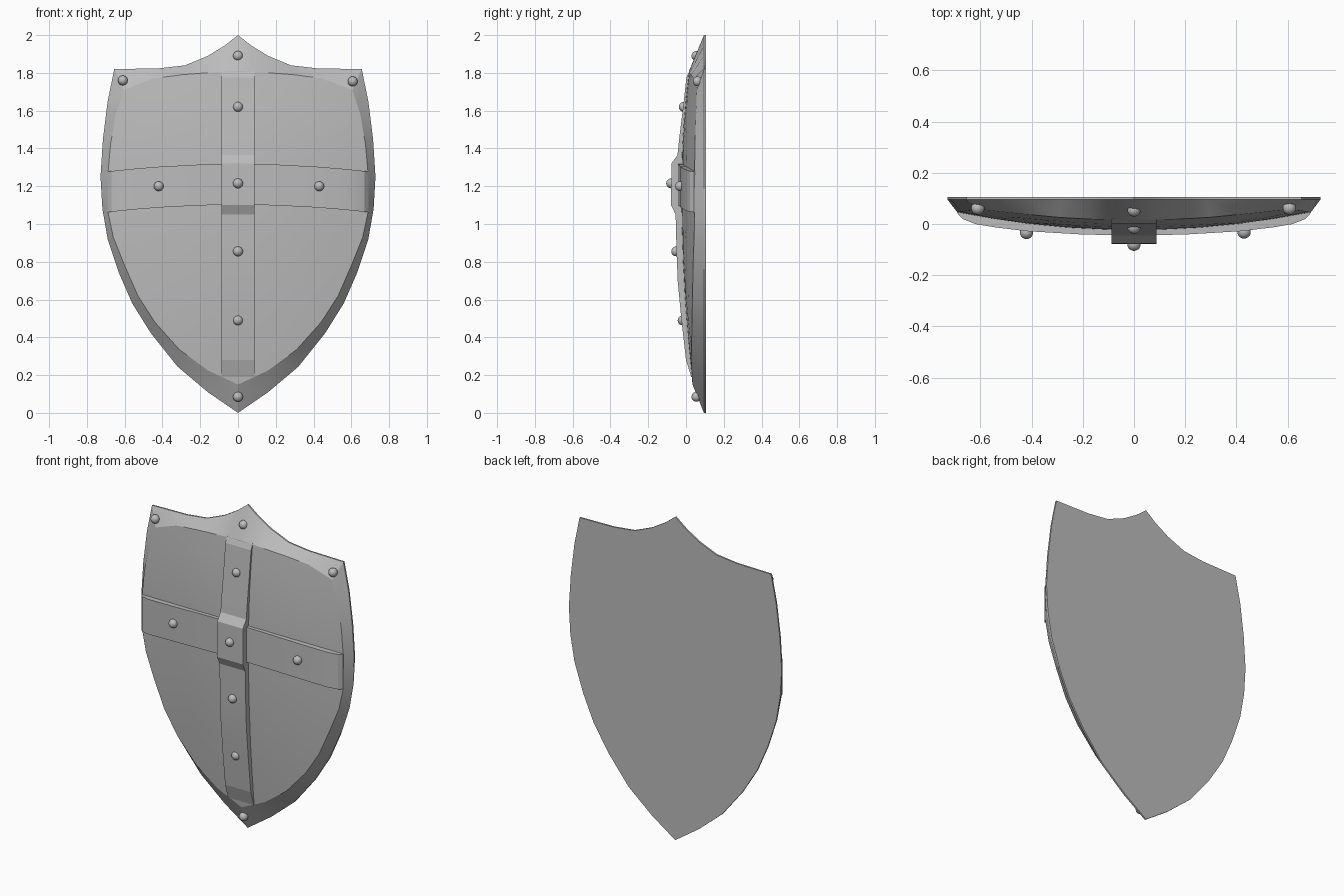
import bpy, bmesh, math

if "Cube" in bpy.data.objects:
    bpy.data.objects.remove(bpy.data.objects["Cube"])

metal = bpy.data.materials.new("plain grey")
metal.diffuse_color = (0.5, 0.5, 0.5, 1)
metal.use_nodes = True
metal.node_tree.nodes["Principled BSDF"].inputs["Base Color"].default_value = metal.diffuse_color


def make(name, verts, faces, angle=30):
    bm = bmesh.new()
    vs = [bm.verts.new(v) for v in verts]
    for f in faces:
        bm.faces.new([vs[i] for i in f])
    bmesh.ops.recalc_face_normals(bm, faces=bm.faces)
    me = bpy.data.meshes.new(name)
    bm.to_mesh(me)
    bm.free()
    me.materials.append(metal)
    ob = bpy.data.objects.new(name, me)
    bpy.context.collection.objects.link(ob)
    bpy.ops.object.select_all(action='DESELECT')
    ob.select_set(True)
    bpy.context.view_layer.objects.active = ob
    bpy.ops.object.shade_smooth_by_angle(angle=math.radians(angle))
    return ob


def dome(x, z):
    # gently curved front of the shield
    k = 0.11 if z > 1.2 else 0.054
    return -0.025 + 0.147 * x * x + k * (z - 1.2) ** 2


def mirrored(half):
    return half + [(-x, z) for x, z in reversed(half[1:-1])]


def bridge(a, b, n):
    return [(a + i, a + (i + 1) % n, b + (i + 1) % n, b + i) for i in range(n)]


# Right half outlines, from the top peak round to the bottom tip
outer = mirrored([(0, 2.0), (.07, 1.945), (.16, 1.89), (.28, 1.84), (.42, 1.824),
                  (.655, 1.82), (.69, 1.65), (.715, 1.45), (.728, 1.25), (.718, 1.08),
                  (.69, .92), (.63, .74), (.56, .58), (.46, .42), (.32, .245),
                  (.16, .11), (0, 0)])
inner = mirrored([(0, 1.81), (.08, 1.807), (.17, 1.80), (.3, 1.79), (.45, 1.77),
                  (.605, 1.71), (.648, 1.58), (.675, 1.42), (.69, 1.25), (.69, 1.07),
                  (.66, .93), (.60, .78), (.53, .62), (.44, .48), (.31, .335),
                  (.16, .225), (0, .15)])
n = len(outer)

# Sloping rim with the flat back
verts = [(x, .105, z) for x, z in outer] + [(x, .095, z) for x, z in outer]
verts += [(x, dome(x, z), z) for x, z in inner]
make("rim_and_back", verts, [tuple(range(n))] + bridge(0, n, n) + bridge(n, 2 * n, n), 25)

# Domed field inside the rim
verts, faces = [], []
rings = 5
for r in range(rings):
    s = 1 - r / rings
    for x, z in inner:
        px, pz = x * s, 1.15 + (z - 1.15) * s
        verts.append((px, dome(px, pz), pz))
    if r:
        faces += bridge((r - 1) * n, r * n, n)
verts.append((0, dome(0, 1.15), 1.15))
last = (rings - 1) * n
faces += [(last + i, last + (i + 1) % n, len(verts) - 1) for i in range(n)]
make("front_field", verts, faces)


def strap(name, sections, angle):
    # each section: two front corners then two buried back corners
    verts = [p for s in sections for p in s]
    faces = [(0, 1, 2, 3)]
    for i in range(len(sections) - 1):
        faces += bridge(4 * i, 4 * i + 4, 4)
    e = len(verts) - 4
    faces.append((e, e + 1, e + 2, e + 3))
    make(name, verts, faces, angle)


BASE = .07
# Horizontal band, bowed upward in the middle
right = [(0, -.045), (.2, -.041), (.42, -.028), (.55, -.012), (.62, 0), (.67, .02), (.69, .042)]
path = [(-x, y) for x, y in reversed(right[1:])] + right
cross = []
for x, y in path:
    z = 1.21 - .084 * x * x
    cross.append([(x, y, z - .108), (x, y, z + .108),
                  (x, BASE, z + .108), (x, BASE, z - .108)])
strap("horizontal_band", cross, 25)

# Vertical band, stepping over the horizontal one
w = .088
path = [(1.81, .018), (1.775, .002), (1.62, -.015), (1.47, -.034), (1.365, -.045),
        (1.32, -.077), (1.10, -.079), (1.05, -.055), (.85, -.05), (.70, -.044),
        (.50, -.025), (.28, .0), (.19, .028)]
strap("vertical_band", [[(-w, y, z), (w, y, z), (w, BASE, z), (-w, BASE, z)]
                        for z, y in path], 10)

# Rivets
spots = [(0, .055, 1.89), (0, -.012, 1.62), (0, -.079, 1.215), (0, -.052, .855),
         (0, -.018, .49), (0, .055, .085), (-.61, .062, 1.76), (.607, .062, 1.755),
         (-.42, -.033, 1.2), (.43, -.031, 1.2)]
for i, p in enumerate(spots):
    bpy.ops.mesh.primitive_uv_sphere_add(segments=20, ring_count=12, radius=.026, location=p)
    ob = bpy.context.object
    ob.name = "rivet_%d" % (i + 1)
    ob.data.materials.append(metal)
    bpy.ops.object.shade_smooth()
